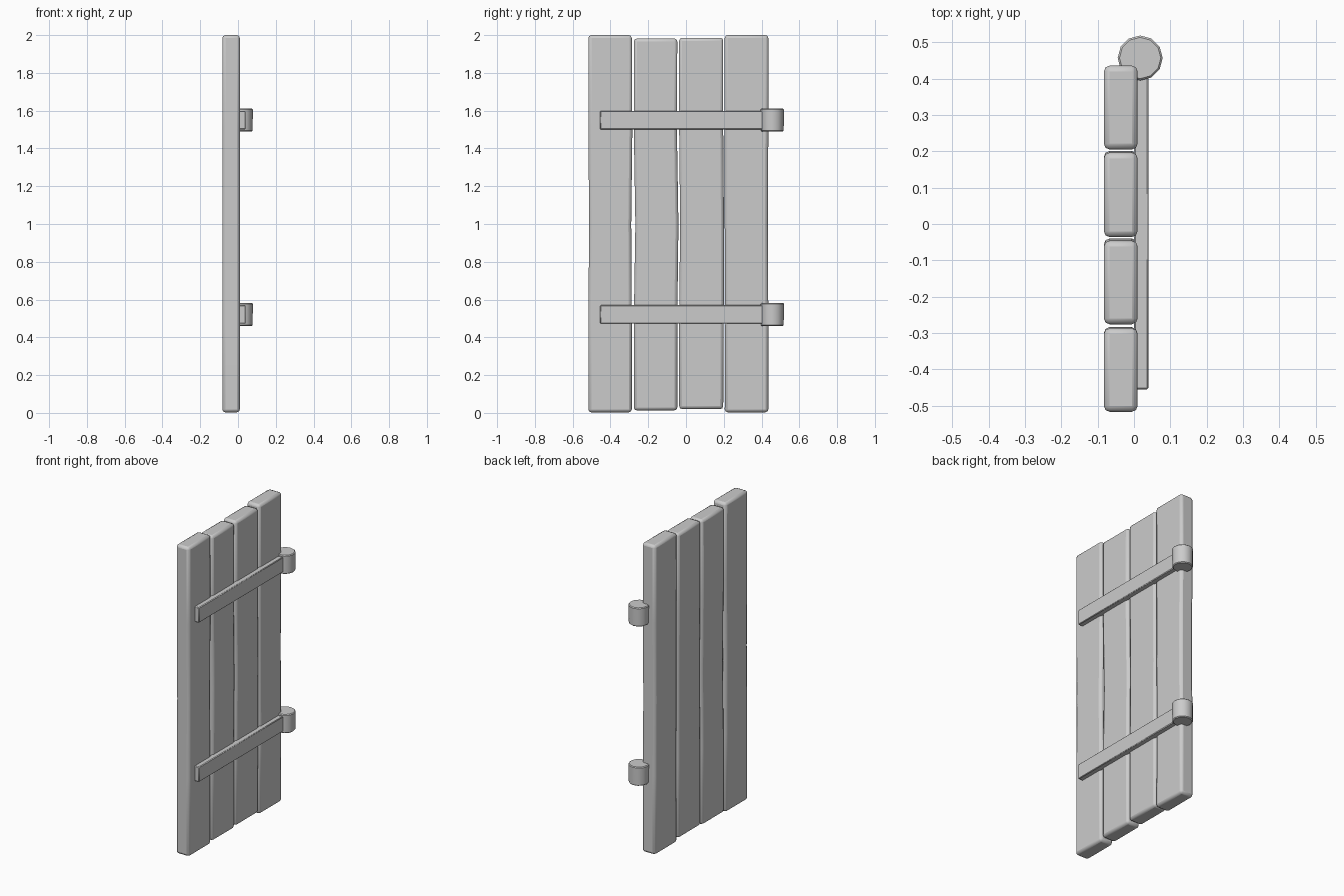
import bpy, bmesh, math

if "Cube" in bpy.data.objects:
    bpy.data.objects.remove(bpy.data.objects["Cube"])


def finish(name, bm, bevel, segments=1, angle=50):
    bmesh.ops.recalc_face_normals(bm, faces=bm.faces[:])
    mesh = bpy.data.meshes.new(name)
    bm.to_mesh(mesh)
    bm.free()
    ob = bpy.data.objects.new(name, mesh)
    bpy.context.collection.objects.link(ob)
    mod = ob.modifiers.new("worn_edges", 'BEVEL')
    mod.width = bevel
    mod.segments = segments
    mod.limit_method = 'ANGLE'
    mod.angle_limit = math.radians(40)
    bpy.ops.object.select_all(action='DESELECT')
    ob.select_set(True)
    bpy.context.view_layer.objects.active = ob
    bpy.ops.object.shade_smooth_by_angle(angle=math.radians(angle))
    return ob


def loft(rows):
    """Stack rectangles (x0, x1, y0, y1, z) into a closed solid."""
    bm = bmesh.new()
    rings = [[bm.verts.new(p) for p in
              ((x0, y0, z), (x1, y0, z), (x1, y1, z), (x0, y1, z))]
             for x0, x1, y0, y1, z in rows]
    for a, b in zip(rings, rings[1:]):
        for i in range(4):
            j = (i + 1) % 4
            bm.faces.new((a[i], a[j], b[j], b[i]))
    bm.faces.new(rings[0][::-1])
    bm.faces.new(rings[-1])
    return bm


# Four uneven upright planks: y0, y1, bottom, top, (left, right) edge wobble
planks = [
    (-0.517, -0.287, 0.003, 2.000, (0.0, 0.004, 0.0), (0.0, -0.003, 0.003)),
    (-0.276, -0.046, 0.013, 1.982, (0.0, 0.008, 0.0), (0.0, 0.006, -0.002)),
    (-0.036, 0.197, 0.020, 1.986, (0.0, 0.005, 0.0), (0.003, 0.004, 0.0)),
    (0.205, 0.436, 0.003, 2.000, (0.003, 0.0, 0.0), (0.0, -0.003, 0.0)),
]
for n, (y0, y1, z0, z1, wl, wr) in enumerate(planks, 1):
    rows = [(-0.083, 0.010, y0, y1, z0)]
    for k, t in enumerate((0.25, 0.5, 0.75)):
        rows.append((-0.083, 0.010, y0 + wl[k], y1 + wr[k], z0 + t * (z1 - z0)))
    rows.append((-0.083, 0.010, y0, y1, z1))
    finish(f"plank_{n}", loft(rows), 0.016, 2)

# Hinge straps with round knuckles at the hanging edge
for label, z in (("lower", 0.521), ("upper", 1.55)):
    strap = loft([(0.0, 0.040, -0.455, 0.44, z - 0.049),
                  (0.0, 0.040, -0.455, 0.44, z + 0.049)])
    finish(f"{label}_strap", strap, 0.004)

    bm = bmesh.new()
    bmesh.ops.create_cone(bm, cap_ends=True, segments=12, radius1=0.060,
                          radius2=0.062, depth=0.122)
    bmesh.ops.translate(bm, verts=bm.verts, vec=(0.017, 0.457, z))
    finish(f"{label}_knuckle", bm, 0.005)
